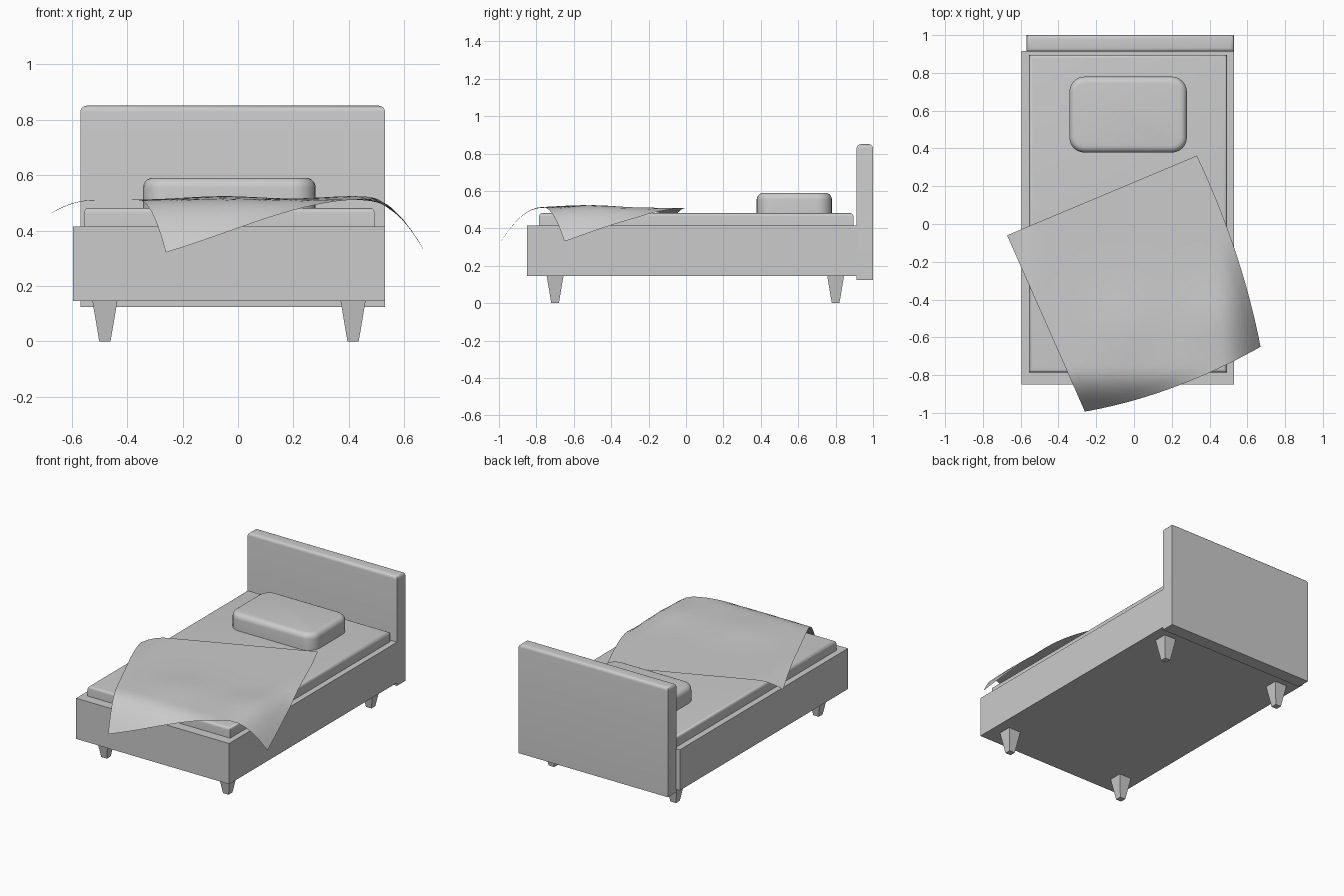
import bpy, bmesh, math
from mathutils import Vector

cube = bpy.data.objects.get("Cube")
if cube:
    bpy.data.objects.remove(cube, do_unlink=True)

# Single plain colour
grey = bpy.data.materials.new("plain_grey")
grey.use_nodes = True
grey.diffuse_color = (0.6, 0.6, 0.6, 1)
grey.node_tree.nodes["Principled BSDF"].inputs["Base Color"].default_value = (0.6, 0.6, 0.6, 1)


def finish(name, bm, smooth=False):
    mesh = bpy.data.meshes.new(name)
    bm.to_mesh(mesh)
    bm.free()
    mesh.materials.append(grey)
    obj = bpy.data.objects.new(name, mesh)
    bpy.context.collection.objects.link(obj)
    if smooth:
        bpy.ops.object.select_all(action='DESELECT')
        obj.select_set(True)
        bpy.context.view_layer.objects.active = obj
        bpy.ops.object.shade_smooth_by_angle(angle=math.radians(40))
    return obj


def box(name, low, high, side_round=0, top_round=0, foot_scale=1):
    """Box between two corners, with optional rounded uprights, rounded top rim and tapered foot."""
    bm = bmesh.new()
    bmesh.ops.create_cube(bm, size=1)
    low, high = Vector(low), Vector(high)
    for v in bm.verts:
        if v.co.z < 0:
            v.co.xy *= foot_scale
        v.co = (low + high) / 2 + v.co * (high - low)
    if side_round:
        uprights = [e for e in bm.edges if abs(e.verts[0].co.z - e.verts[1].co.z) > 0.01]
        bmesh.ops.bevel(bm, geom=uprights, offset=side_round, segments=6,
                        profile=0.5, affect='EDGES')
    if top_round:
        rim = [e for e in bm.edges if all(abs(v.co.z - high.z) < 1e-4 for v in e.verts)]
        bmesh.ops.bevel(bm, geom=rim, offset=top_round, segments=5,
                        profile=0.5, affect='EDGES')
    return finish(name, bm, smooth=bool(side_round or top_round))


# Bed body
box("bed_base", (-0.595, -0.85, 0.145), (0.53, 0.915, 0.415))
box("headboard", (-0.568, 0.912, 0.125), (0.53, 1.0, 0.85), top_round=0.022)
box("mattress", (-0.555, -0.785, 0.41), (0.492, 0.895, 0.482), top_round=0.018)
box("pillow", (-0.342, 0.378, 0.478), (0.28, 0.78, 0.59), side_round=0.08, top_round=0.035)

# Tapered legs
for side, x in (("right", -0.48), ("left", 0.415)):
    for end, y in (("front", -0.70), ("back", 0.80)):
        box(f"{end}_{side}_leg", (x - 0.045, y - 0.045, 0), (x + 0.045, y + 0.045, 0.146),
            foot_scale=0.45)


# Thin blanket, turned askew and drooping past the mattress edges
def blanket_height(x, y):
    z = 0.51
    z += 0.014 * math.exp(-((x + 0.05) ** 2 + (y + 0.55) ** 2) / 0.04)
    z += 0.014 * math.exp(-((x - 0.42) ** 2 + (y + 0.5) ** 2) / 0.03)
    z -= 3.8 * max(0, -0.77 - y) ** 2
    z -= 4.1 * max(0, x - 0.46) ** 2 * min(1, max(0, 0.25 - y) / 0.5)
    z -= 2.0 * max(0, -0.52 - x) ** 2
    return z


def blanket_point(u, v):
    head = Vector((-0.672, -0.06)).lerp(Vector((0.333, 0.362)), u)
    foot = Vector((-0.26, -0.993)).lerp(Vector((0.67, -0.65)), u)
    p = head.lerp(foot, v)
    p.x += 0.14 * v * (1 - v) * u ** 3
    p.y -= 0.18 * u * (1 - u) * v ** 3
    return Vector((p.x, p.y, blanket_height(p.x, p.y)))


bm = bmesh.new()
n = 24
grid = [[bm.verts.new(blanket_point(i / n, j / n)) for j in range(n + 1)] for i in range(n + 1)]
for i in range(n):
    for j in range(n):
        bm.faces.new((grid[i][j], grid[i][j + 1], grid[i + 1][j + 1], grid[i + 1][j]))
finish("blanket", bm, smooth=True)
